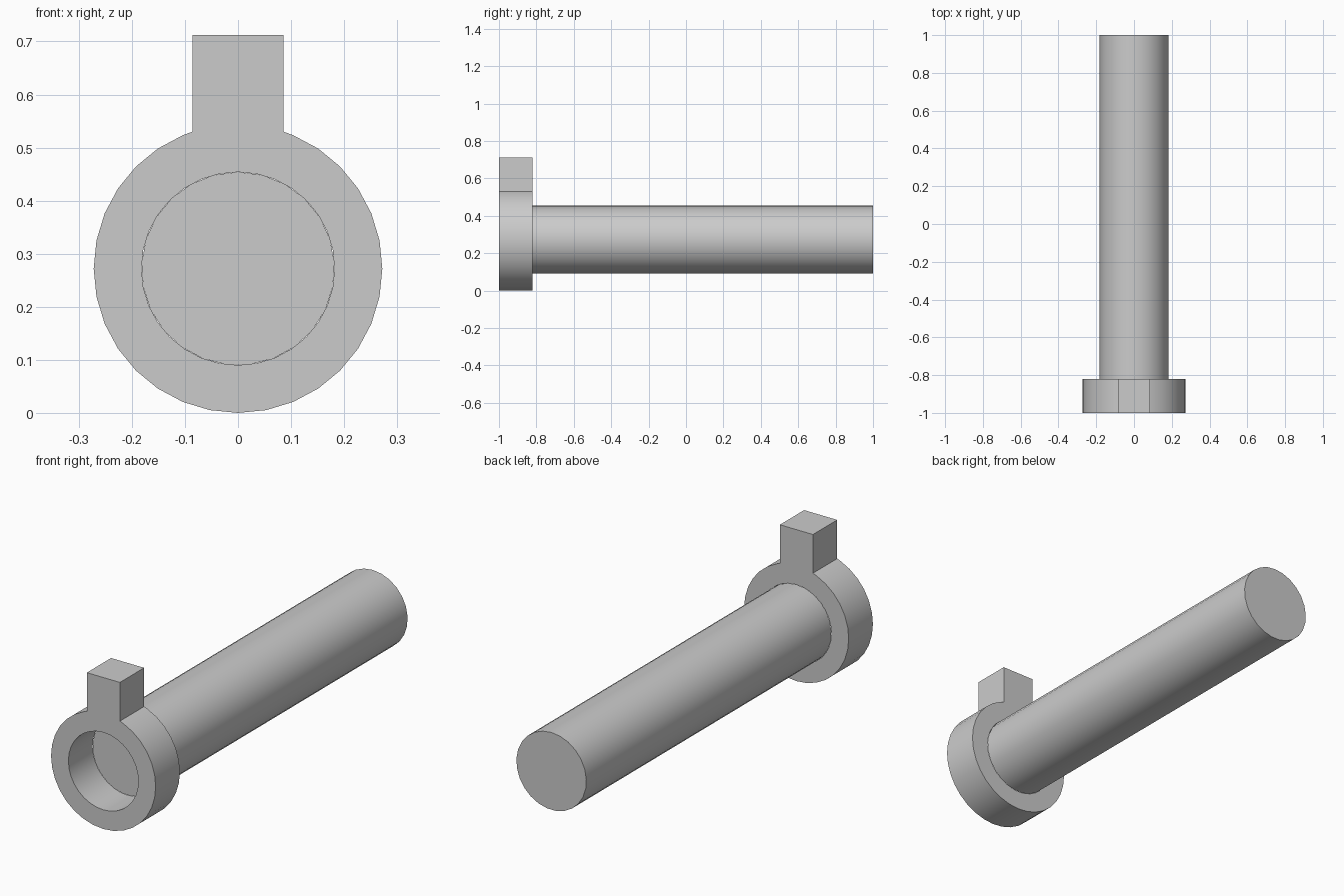
import bpy
import bmesh
from math import sin, cos, pi, sqrt, radians

old = bpy.data.objects.get("Cube")
if old:
    bpy.data.objects.remove(old, do_unlink=True)

CENTRE_Z = 0.272
RING_R, HOLE_R = 0.272, 0.182
FRONT, SHOULDER, END = -1.0, -0.82, 1.0
TAB_HALF, TAB_TOP = 0.086, 0.712
SIDES = 32

grey = bpy.data.materials.new("plain grey")
grey.use_nodes = True
colour = (0.6, 0.6, 0.6, 1)
grey.diffuse_color = colour
grey.node_tree.nodes["Principled BSDF"].inputs["Base Color"].default_value = colour


def finish(obj):
    """Weld, orient and shade a part."""
    bm = bmesh.new()
    bm.from_mesh(obj.data)
    bmesh.ops.remove_doubles(bm, verts=bm.verts, dist=1e-4)
    bmesh.ops.recalc_face_normals(bm, faces=bm.faces)
    bm.to_mesh(obj.data)
    bm.free()
    obj.data.materials.clear()
    obj.data.materials.append(grey)
    bpy.ops.object.select_all(action='DESELECT')
    obj.select_set(True)
    bpy.context.view_layer.objects.active = obj
    bpy.ops.object.shade_smooth_by_angle(angle=radians(30))


def circle_point(radius, step):
    """Point on a circle, counted clockwise from the top."""
    a = 2 * pi * step / SIDES
    return radius * sin(a), CENTRE_Z + radius * cos(a)


# Collar: a ring outline with a square tab on top, and a round hole
join_z = CENTRE_Z + sqrt(RING_R ** 2 - TAB_HALF ** 2)
outline = [(-TAB_HALF, join_z), (-TAB_HALF, TAB_TOP), (TAB_HALF, TAB_TOP), (TAB_HALF, join_z)]
outline += [circle_point(RING_R, i) for i in range(2, SIDES - 1)]
hole = [circle_point(HOLE_R, i) for i in range(SIDES)]

profile = bpy.data.curves.new("collar_with_tab", 'CURVE')
profile.dimensions = '2D'
profile.fill_mode = 'BOTH'
profile.extrude = (SHOULDER - FRONT) / 2
for loop in (outline, hole):
    spline = profile.splines.new('POLY')
    spline.points.add(len(loop) - 1)
    for point, (x, z) in zip(spline.points, loop):
        point.co = (x, z, 0, 1)
    spline.use_cyclic_u = True

collar = bpy.data.objects.new("collar_with_tab", profile)
bpy.context.collection.objects.link(collar)
bpy.ops.object.select_all(action='DESELECT')
collar.select_set(True)
bpy.context.view_layer.objects.active = collar
collar.rotation_euler.x = pi / 2
collar.location.y = (FRONT + SHOULDER) / 2
bpy.ops.object.convert(target='MESH')
finish(bpy.context.object)

# Rod: a closed cylinder running back from the collar
bpy.ops.mesh.primitive_cylinder_add(
    vertices=25, radius=HOLE_R, depth=END - SHOULDER,
    location=(0, (SHOULDER + END) / 2, CENTRE_Z), rotation=(pi / 2, 0, 0))
rod = bpy.context.object
rod.name = "rod"
finish(rod)
